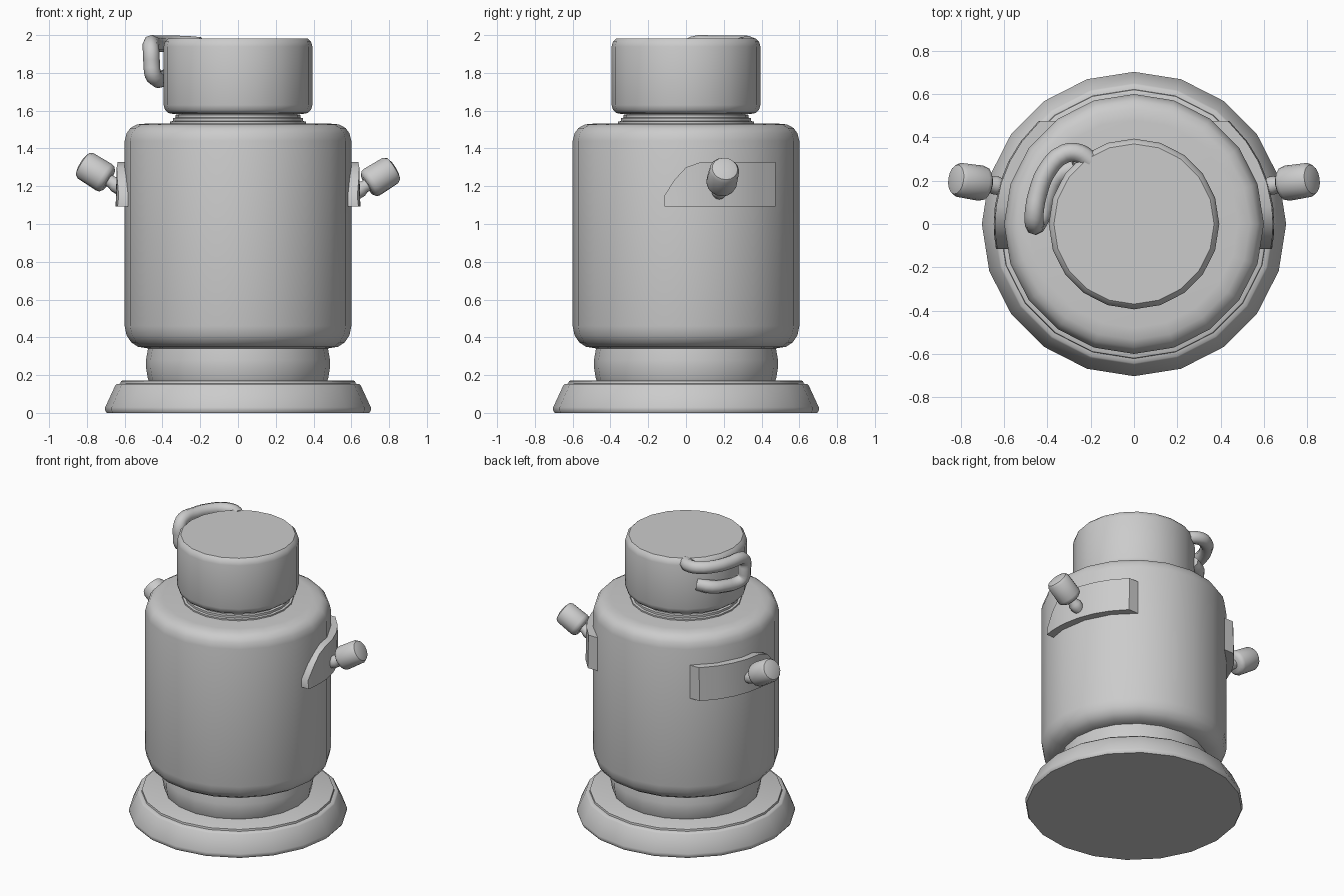
import bpy, bmesh, math
from mathutils import Vector

if "Cube" in bpy.data.objects:
    bpy.data.objects.remove(bpy.data.objects["Cube"])


def finish(name, bm, angle=40):
    bmesh.ops.recalc_face_normals(bm, faces=bm.faces)
    me = bpy.data.meshes.new(name)
    bm.to_mesh(me)
    bm.free()
    ob = bpy.data.objects.new(name, me)
    bpy.context.collection.objects.link(ob)
    bpy.ops.object.select_all(action='DESELECT')
    bpy.context.view_layer.objects.active = ob
    ob.select_set(True)
    bpy.ops.object.shade_smooth_by_angle(angle=math.radians(angle))
    return ob


def lathe(name, profile, sides=20):
    """Closed solid of revolution about z from (radius, z) points."""
    bm = bmesh.new()
    rings = []
    for r, z in profile:
        rings.append([bm.verts.new((r * math.cos(math.tau * i / sides),
                                    r * math.sin(math.tau * i / sides), z)) for i in range(sides)])
    for a, b in zip(rings, rings[1:]):
        for i in range(sides):
            j = (i + 1) % sides
            bm.faces.new((a[i], a[j], b[j], b[i]))
    bm.faces.new(rings[0])
    bm.faces.new(rings[-1])
    return finish(name, bm)


def orient(ob, start, direction):
    ob.location = start
    ob.rotation_euler = Vector(direction).to_track_quat('Z', 'Y').to_euler()


# Stacked turned parts
lathe("base", [(.695, 0), (.703, .012), (.703, .03), (.65, .145), (.643, .152),
               (.622, .155), (.62, .168), (.61, .172)])
lathe("lower_collar", [(.47, .165), (.478, .185), (.487, .24), (.487, .28), (.475, .35)])
lathe("body", [(.48, .342), (.53, .35), (.565, .373), (.59, .41), (.6, .46),
               (.6, 1.44), (.59, 1.48), (.57, 1.508), (.535, 1.527), (.48, 1.532)])
lathe("upper_collar", [(.36, 1.52), (.36, 1.542), (.345, 1.545), (.345, 1.56),
                       (.33, 1.563), (.33, 1.578), (.315, 1.58), (.315, 1.60)])
lathe("cap", [(.34, 1.582), (.37, 1.588), (.387, 1.605), (.394, 1.63),
              (.394, 1.94), (.387, 1.965), (.37, 1.982)])


# Curved side plates: columns of (y, top z) wrapped around the body
def side_plate(name, side):
    cols = [(-.115, 1.15), (-.06, 1.235), (0, 1.3), (.08, 1.328), (.19, 1.328), (.29, 1.328), (.38, 1.328), (.475, 1.328)]
    bm = bmesh.new()
    rows = []
    for y, top in cols:
        outer = side * math.sqrt(.648 ** 2 - y * y)
        inner = side * math.sqrt(.57 ** 2 - y * y)
        rows.append([bm.verts.new(p) for p in ((inner, y, 1.092), (outer, y, 1.092),
                                               (outer - side * .006, y, top), (inner, y, top))])
    for a, b in zip(rows, rows[1:]):
        for i in range(4):
            j = (i + 1) % 4
            bm.faces.new((a[i], a[j], b[j], b[i]))
    bm.faces.new(rows[0])
    bm.faces.new(rows[-1])
    finish(name, bm)


# Tilted knobs on short stems
for side, label, lift in ((1, "right", 0), (-1, "left", .025)):
    side_plate(label + "_side_plate", side)
    start = Vector((side * .685, .185, 1.207 + lift))
    axis = Vector((side * .85, .13, .53)).normalized()
    knob = lathe(label + "_knob", [(.06, -.002), (.078, .012), (.082, .03), (.079, .145), (.068, .163), (.04, .172)], 16)
    orient(knob, start, axis)
    stem = lathe(label + "_stem", [(.03, -.1), (.042, -.07), (.042, -.04), (.033, -.02), (.033, .02)], 12)
    orient(stem, start, axis)

# Bent tube handle hooked around the side of the cap
path = [(-.2, .29, 1.945), (-.25, .325, 1.95), (-.32, .325, 1.953), (-.4, .25, 1.954),
        (-.445, .14, 1.954), (-.462, .04, 1.95), (-.46, 0, 1.915), (-.457, -.005, 1.85),
        (-.45, 0, 1.79), (-.425, .045, 1.765), (-.4, .13, 1.77), (-.355, .22, 1.785), (-.27, .26, 1.8)]
curve = bpy.data.curves.new("handle", 'CURVE')
curve.dimensions = '3D'
curve.bevel_depth = .044
curve.bevel_resolution = 2
curve.resolution_u = 3
curve.use_fill_caps = True
spline = curve.splines.new('BEZIER')
spline.bezier_points.add(len(path) - 1)
for bp, co in zip(spline.bezier_points, path):
    bp.co = co
    bp.handle_left_type = bp.handle_right_type = 'AUTO'
bpy.context.collection.objects.link(bpy.data.objects.new("handle", curve))
